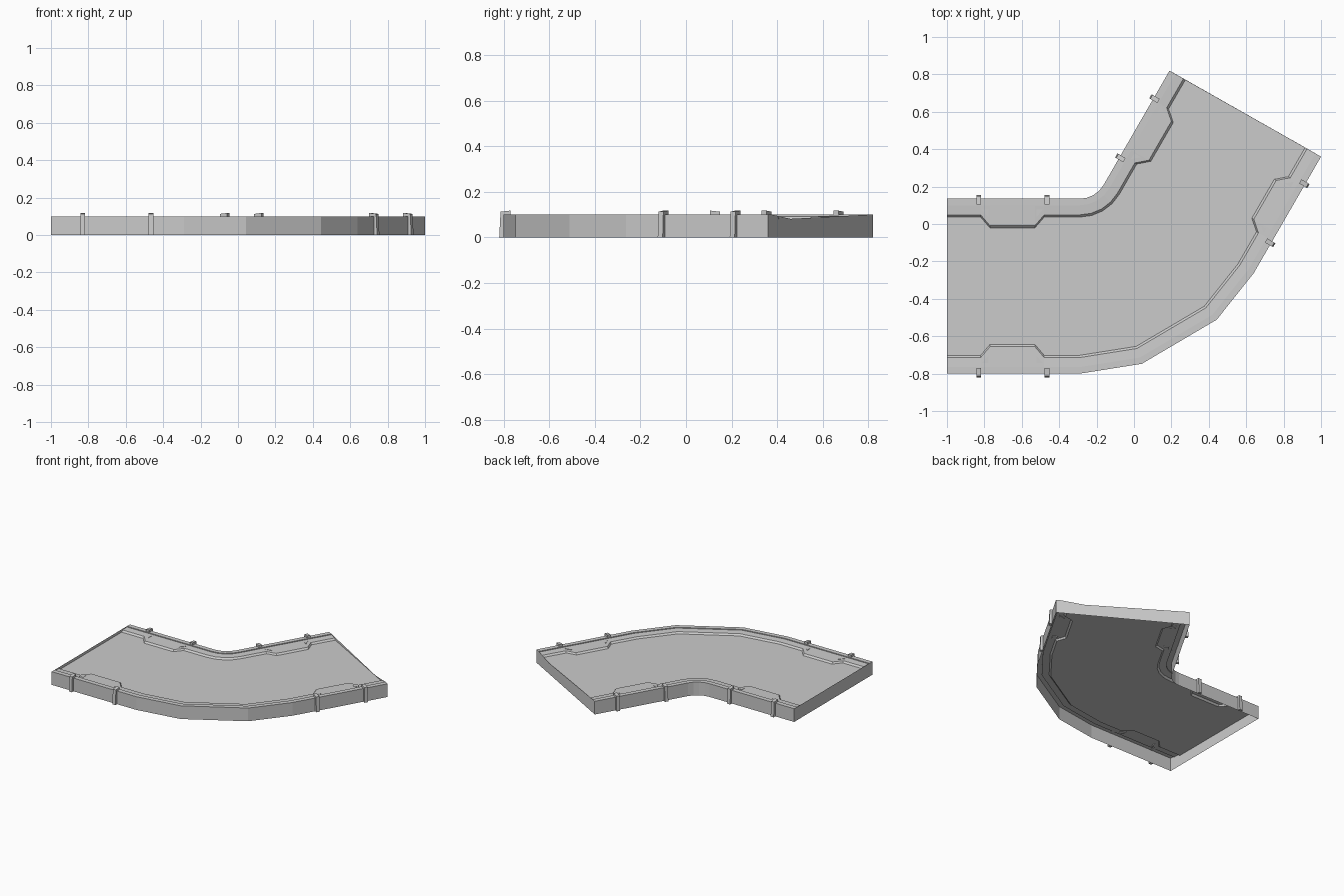
import bpy, bmesh
from math import sin, cos, radians
from mathutils import Vector

if "Cube" in bpy.data.objects:
    bpy.data.objects.remove(bpy.data.objects["Cube"])

A = radians(60)                       # turn of the track
D = Vector((cos(A), sin(A)))          # direction of the exit leg
L = Vector((-D.y, D.x))               # left of the exit leg

# Each side: entry corner, exit corner, inward sign, arc centre, radius, arc angles
SIDES = {
    "outer": (Vector((-1, -0.8)), Vector((1, 0.36)), 1,
              Vector((-0.29, 0.274)), 1.074, (0, 18, 43, 60)),
    "inner": (Vector((-1, 0.135)), Vector((0.19, 0.82)), -1,
              Vector((-0.29, 0.282)), 0.147, (0, 15, 30, 45, 60)),
}
# Distance from a track end, extra width of the ledge (trapezoid bulge)
BULGE = [(0, 0), (0.18, 0), (0.23, 0.058), (0.47, 0.058), (0.52, 0)]
# Edge cross-section: inset from the edge, height, follows the bulge
PROFILE = [(0, 0, 0), (0, 0.1, 0), (0.035, 0.1, 0), (0.035, 0.094, 0),
           (0.086, 0.091, 1), (0.098, 0.079, 1)]


def frame(side, leg, s):
    """Edge point, travel direction and inward normal at distance s from an end."""
    a, b, sign = SIDES[side][:3]
    if leg == 0:
        return a + Vector((s, 0)), Vector((1, 0)), Vector((0, sign))
    return b - D * s, -D, L * sign


def stations(side):
    _, _, sign, c, r, angles = SIDES[side]
    out = []
    for s, e in BULGE:
        p, _, n = frame(side, 0, s)
        out.append((p, n, e))
    for deg in angles:
        d = Vector((sin(radians(deg)), -cos(radians(deg))))
        out.append((c + d * r, -d * sign, 0))
    for s, e in reversed(BULGE):
        p, _, n = frame(side, 1, s)
        out.append((p, n, e))
    return out


def finish(name, bm):
    bmesh.ops.recalc_face_normals(bm, faces=bm.faces)
    me = bpy.data.meshes.new(name)
    bm.to_mesh(me)
    bm.free()
    ob = bpy.data.objects.new(name, me)
    bpy.context.collection.objects.link(ob)
    return ob


# Track body: open-bottomed shell with stepped edges, flat floor and end walls
bm = bmesh.new()
rows = {}
for side in SIDES:
    rows[side] = [[bm.verts.new((*(p + n * (u + k * e)), z)) for u, z, k in PROFILE]
                  for p, n, e in stations(side)]
    for r0, r1 in zip(rows[side], rows[side][1:]):
        for i in range(len(PROFILE) - 1):
            bm.faces.new((r0[i], r1[i], r1[i + 1], r0[i + 1]))
o, n = rows["outer"], rows["inner"]
caps = [bm.faces.new([r[-1] for r in o] + [r[-1] for r in reversed(n)])]
for i in (0, -1):
    caps.append(bm.faces.new(o[i] + n[i][::-1]))
bmesh.ops.triangulate(bm, faces=caps)
body = finish("track_body", bm)
# open shell: make sure the floor faces up
if max(body.data.polygons, key=lambda f: f.area).normal.z < 0:
    body.data.flip_normals()


def prism(name, lower, upper):
    bm = bmesh.new()
    a = [bm.verts.new(v) for v in lower]
    b = [bm.verts.new(v) for v in upper]
    bm.faces.new(a)
    bm.faces.new(b)
    for i in range(len(a)):
        j = (i + 1) % len(a)
        bm.faces.new((a[i], a[j], b[j], b[i]))
    return finish(name, bm)


# Hooked clips over the rim, and small triangular gussets on the ledge
CLIP = [(-0.02, 0), (-0.014, 0.113), (0.03, 0.118), (0.03, 0.099), (0, 0.099), (0, 0)]
for side in SIDES:
    for leg in (0, 1):
        for k, s in enumerate((0.17, 0.535)):
            p, t, nrm = frame(side, leg, s)
            ends = [[(*(p + nrm * u + t * w), z) for u, z in CLIP]
                    for w in (-0.0125, 0.0125)]
            prism(f"{side}_clip_{leg}_{k}", *ends)
            g = 0.222 if k == 0 else 0.478
            q, t, nrm = frame(side, leg, g)
            m = -1 if k == 0 else 1
            tri = [q + nrm * 0.058, q + nrm * 0.098, q + nrm * 0.058 + t * m * 0.034]
            prism(f"{side}_gusset_{leg}_{k}",
                  [(*v, 0.088) for v in tri], [(*v, 0.095) for v in tri])
